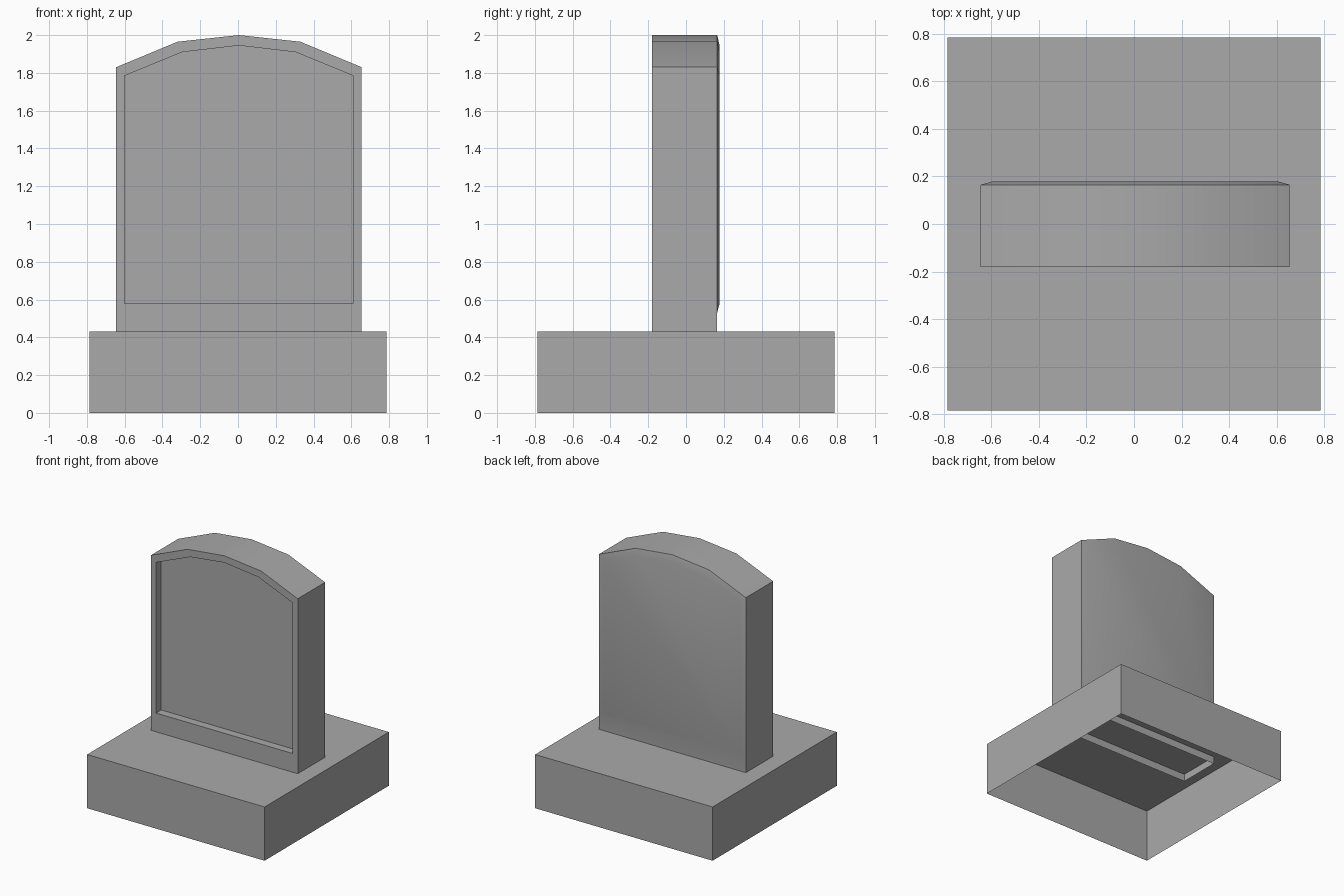
import bpy, bmesh

old = bpy.data.objects.get("Cube")
if old:
    bpy.data.objects.remove(old, do_unlink=True)

stone = bpy.data.materials.new("grey stone")
stone.use_nodes = True
GREY = (0.4, 0.4, 0.4, 1)
stone.diffuse_color = GREY
stone.node_tree.nodes["Principled BSDF"].inputs["Base Color"].default_value = GREY

CX = 0.005                       # slab centre
FRONT, BACK = -0.18, 0.165


def arch(bm, y, half, foot, shoulder, haunch, crown, mid):
    """Ring of vertices round an arched outline, from the left foot."""
    pts = [(-half, foot), (-half, shoulder), (-mid, haunch), (0, crown),
           (mid, haunch), (half, shoulder), (half, foot)]
    return [bm.verts.new((CX + x, y, z)) for x, z in pts]


def bridge(bm, a, b, skip_last=False):
    n = len(a)
    for i in range(n - 1 if skip_last else n):
        j = (i + 1) % n
        bm.faces.new((a[i], a[j], b[j], b[i]))


def finish(bm, name):
    mesh = bpy.data.meshes.new(name)
    bm.to_mesh(mesh)
    bm.free()
    mesh.materials.append(stone)
    obj = bpy.data.objects.new(name, mesh)
    bpy.context.collection.objects.link(obj)
    return obj


# Plinth: box with an open underside
bm = bmesh.new()
bmesh.ops.create_cube(bm, size=1)
for v in bm.verts:
    v.co = (v.co.x * 1.57, v.co.y * 1.57, (v.co.z + 0.5) * 0.43)
bmesh.ops.delete(bm, geom=[f for f in bm.faces if f.normal.z < -0.5],
                 context='FACES_ONLY')
finish(bm, "plinth")

# Headstone: arched slab, open at the foot, which sinks into the plinth
outer = dict(half=0.65, shoulder=1.83, haunch=1.965, crown=2.0, mid=0.325)
inner = dict(half=0.605, foot=0.58, shoulder=1.785, haunch=1.91,
             crown=1.945, mid=0.30)
bm = bmesh.new()
front = arch(bm, FRONT, foot=0.37, **outer)
back = arch(bm, BACK, foot=0.37, **outer)
bridge(bm, front, back, skip_last=True)

# Recessed front panel
rim = arch(bm, FRONT, **inner)
floor = arch(bm, FRONT + 0.065, **inner)
bridge(bm, rim, front)
bridge(bm, floor, rim)
bm.faces.new(floor)

# Slightly raised, softened back panel with a flat band at its foot
low = [bm.verts.new((CX + s * 0.65, BACK, 0.53)) for s in (-1, 1)]
bm.faces.new((back[0], back[6], low[1], low[0]))
border = [low[0]] + back[1:6] + [low[1]]
raised = arch(bm, BACK + 0.013, **inner)
bridge(bm, border, raised)
bm.faces.new(raised[::-1])

bmesh.ops.recalc_face_normals(bm, faces=bm.faces)
slab = finish(bm, "headstone")

bpy.ops.object.select_all(action='DESELECT')
slab.select_set(True)
bpy.context.view_layer.objects.active = slab
bpy.ops.object.shade_smooth_by_angle(angle=0.52)
